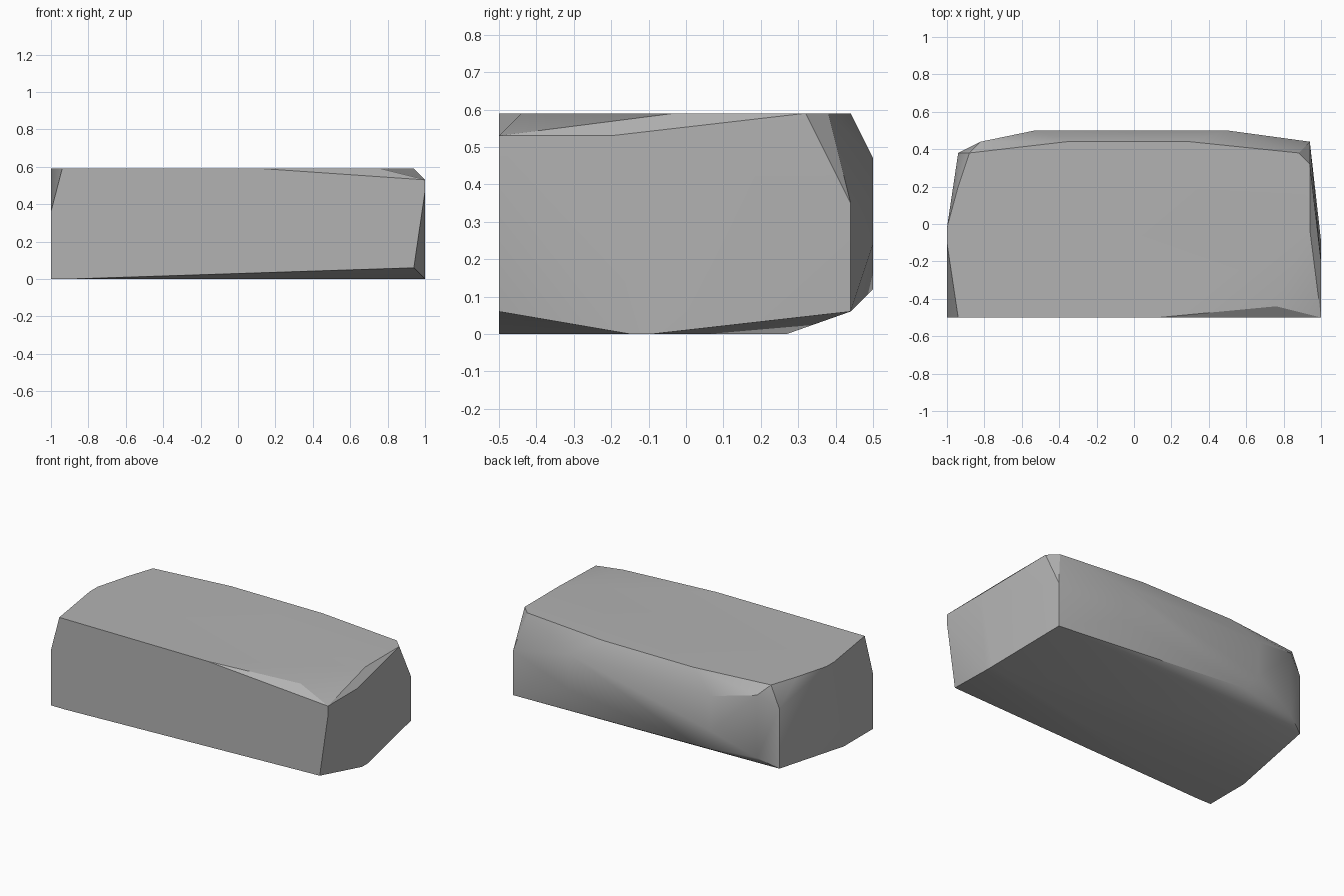
import bpy
import bmesh
import math

# Remove the default cube
default = bpy.data.objects.get("Cube")
if default:
    bpy.data.objects.remove(default, do_unlink=True)

TOP = 0.59
FRONT = -0.5
BACK = 0.5


def make_material(name, value):
    material = bpy.data.materials.new(name)
    material.use_nodes = True
    colour = (value, value, value, 1.0)
    material.diffuse_color = colour
    material.node_tree.nodes["Principled BSDF"].inputs["Base Color"].default_value = colour
    return material


def level(height, outline):
    """Corners lying on one horizontal plane."""
    return [(x, y, height) for x, y in outline]


def upright(y, outline):
    """Corners lying on one plane parallel to the front."""
    return [(x, y, z) for x, z in outline]


def hewn_block(name, corners, material):
    """Solid convex stone wrapped around its chipped corners."""
    bm = bmesh.new()
    for corner in corners:
        bm.verts.new(corner)
    hull = bmesh.ops.convex_hull(bm, input=bm.verts[:])
    unused = {v for v in hull["geom_interior"] + hull["geom_unused"]
              if isinstance(v, bmesh.types.BMVert) and v.is_valid}
    bmesh.ops.delete(bm, geom=list(unused), context="VERTS")
    # Join the triangles that share a flat plane
    bmesh.ops.dissolve_limit(bm, angle_limit=math.radians(0.5),
                             verts=bm.verts[:], edges=bm.edges[:])
    bmesh.ops.recalc_face_normals(bm, faces=bm.faces[:])
    mesh = bpy.data.meshes.new(name)
    bm.to_mesh(mesh)
    bm.free()
    mesh.materials.append(material)
    block = bpy.data.objects.new(name, mesh)
    bpy.context.collection.objects.link(block)
    return block


# Flat top with its chipped outline
top_face = level(TOP, [
    (-0.94, FRONT), (0.13, FRONT), (0.76, -0.44), (0.94, -0.03),
    (0.94, 0.32), (0.88, 0.38), (0.3, 0.44), (-0.36, 0.44),
    (-0.88, 0.38), (-0.94, 0.2), (-1, -0.02), (-1, -0.1)])

# Flat underside, set in from the back
bottom_face = level(0, [
    (-1, FRONT), (-0.9, FRONT), (1, -0.15), (1, -0.09),
    (-0.4, 0.27), (-1, -0.2)])

# Corners of the upright front
front_face = upright(FRONT, [(-1, 0.36), (0.94, 0.06), (1, 0.47), (1, 0.53)])

# Rounded back, bulging in the middle
back_face = upright(BACK, [(-0.42, 0.12), (0.5, 0.24), (0.5, 0.47),
                           (-0.53, 0.47), (-0.53, 0.24)])
back_shoulders = upright(0.44, [(0.94, 0.06), (0.94, 0.35),
                                (-0.82, 0.12), (-0.82, 0.53)])
back_left_edge = upright(0.38, [(-0.94, 0.06), (-0.94, 0.45)])

# Ridge under the top on the left side
side_ridge = [(1, -0.2, 0.53)]

stone = make_material("stone grey", 0.45)
block = hewn_block("stone_block",
                   top_face + bottom_face + front_face + back_face
                   + back_shoulders + back_left_edge + side_ridge, stone)

# Soft worn back, crisp broken edges
bpy.ops.object.select_all(action="DESELECT")
block.select_set(True)
bpy.context.view_layer.objects.active = block
bpy.ops.object.shade_smooth_by_angle(angle=math.radians(30))
